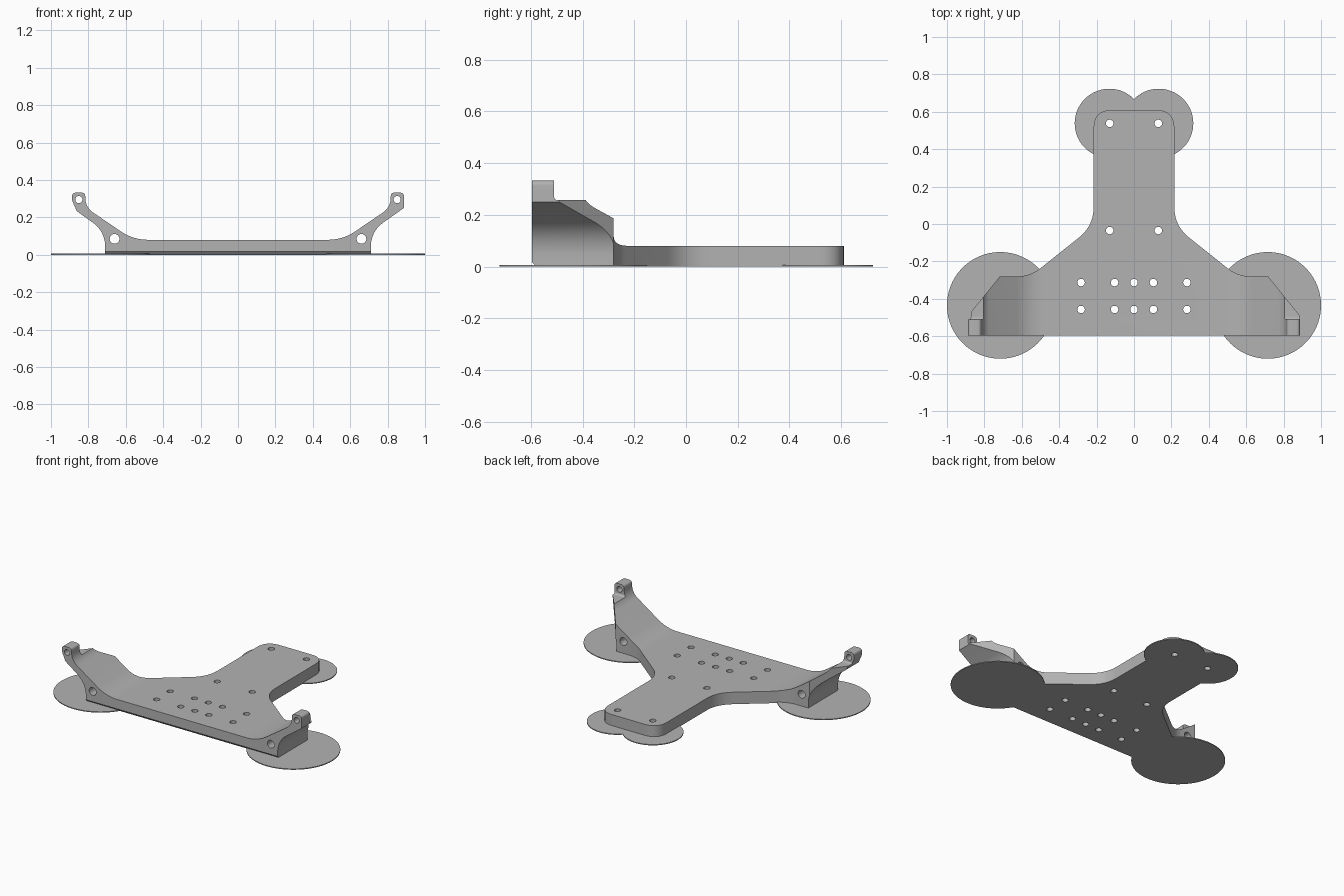
import bpy, bmesh, math
from mathutils import Vector, Matrix

cube = bpy.data.objects.get("Cube")
if cube:
    bpy.data.objects.remove(cube, do_unlink=True)

grey = bpy.data.materials.new("plain grey")
grey.use_nodes = True
colour = (0.45, 0.45, 0.45, 1)
grey.diffuse_color = colour
grey.node_tree.nodes["Principled BSDF"].inputs["Base Color"].default_value = colour


def rounded(points, steps=10):
    """Polygon whose corners (u, v, setback) are blended by a curve."""
    out = []
    for i, (u, v, d) in enumerate(points):
        p = Vector((u, v))
        if d == 0:
            out.append(p)
            continue
        a = p + (Vector(points[i - 1][:2]) - p).normalized() * d
        b = p + (Vector(points[(i + 1) % len(points)][:2]) - p).normalized() * d
        for k in range(steps + 1):
            t = k / steps
            out.append(a * (1 - t) ** 2 + p * (2 * t * (1 - t)) + b * t * t)
    return out


def make_object(name, bm):
    bmesh.ops.recalc_face_normals(bm, faces=bm.faces)
    mesh = bpy.data.meshes.new(name)
    bm.to_mesh(mesh)
    bm.free()
    mesh.materials.append(grey)
    obj = bpy.data.objects.new(name, mesh)
    bpy.context.collection.objects.link(obj)
    return obj


def prism(name, outline, place, low, high):
    bm = bmesh.new()
    face = bm.faces.new([bm.verts.new(place(p.x, p.y, low)) for p in outline])
    ext = bmesh.ops.extrude_face_region(bm, geom=[face])
    shift = Vector(place(0, 0, high)) - Vector(place(0, 0, low))
    verts = [g for g in ext["geom"] if isinstance(g, bmesh.types.BMVert)]
    bmesh.ops.translate(bm, verts=verts, vec=shift)
    return make_object(name, bm)


def cylinder(bm, centre, radius, depth, sides=32, along_y=False):
    turn = Matrix.Rotation(math.pi / 2, 4, "X") if along_y else Matrix()
    bmesh.ops.create_cone(bm, cap_ends=True, segments=sides, radius1=radius,
                          radius2=radius, depth=depth,
                          matrix=Matrix.Translation(centre) @ turn)


def boolean(target, cutter, operation):
    cutter.hide_render = True
    mod = target.modifiers.new(operation, "BOOLEAN")
    mod.operation, mod.object, mod.solver = operation, cutter, "EXACT"
    bpy.context.view_layer.objects.active = target
    bpy.ops.object.modifier_apply(modifier=mod.name)


def mirrored(half):
    return half + [(-u, v, d) for u, v, d in reversed(half)]


# Front profile: flat base, sloping arms, lugs at the tips
base = [(0.71, 0, 0), (0.71, 0.125, 0.085)]
right_tip = [(0.887, 0.25, 0)]
left_tip = [(0.862, 0.233, 0), (0.887, 0.29, 0.01)]
inner = [(0.887, 0.332, 0.02), (0.817, 0.332, 0.02),
         (0.815, 0.253, 0.05), (0.56, 0.08, 0.08)]
left = [(-u, v, d) for u, v, d in reversed(base + left_tip + inner)]
frame = prism("support_frame", rounded(base + right_tip + inner + left),
              lambda u, v, w: (u, w, v), -0.595, 0.61)

# Plan outline: wide front bar narrowing to a rear tongue
plan = mirrored([(0.95, -0.7, 0), (0.95, -0.505, 0), (0.895, -0.5, 0),
                 (0.717, -0.28, 0), (0.555, -0.28, 0.07),
                 (0.216, -0.01, 0.1), (0.216, 0.61, 0.1)])
plan_cutter = prism("plan_cutter", rounded(plan),
                    lambda u, v, w: (u, v, w), -0.1, 0.6)

# Side outline: keeps the lugs short and chamfers the lower front edge
side = [(-0.58, 0, 0), (-0.596, 0.018, 0), (-0.596, 0.5, 0),
        (-0.51, 0.5, 0), (-0.51, 0.257, 0.015), (0.7, 0.257, 0), (0.7, 0, 0)]
side_cutter = prism("side_cutter", rounded(side),
                    lambda u, v, w: (w, u, v), -1.1, 1.1)

# Screw holes through the plate, and cross holes through arms and lugs
bm = bmesh.new()
spots = [(x, y) for x in (-0.283, -0.104, 0, 0.104, 0.283) for y in (-0.313, -0.457)]
spots += [(x, y) for x in (-0.13, 0.13) for y in (-0.035, 0.538)]
for x, y in spots:
    cylinder(bm, (x, y, 0), 0.02, 0.6)
for s in (-1, 1):
    cylinder(bm, (s * 0.66, -0.4, 0.085), 0.026, 0.7, along_y=True)
    cylinder(bm, (s * 0.851, -0.5, 0.295), 0.019, 0.5, along_y=True)
hole_cutter = make_object("hole_cutter", bm)

boolean(frame, plan_cutter, "INTERSECT")
boolean(frame, side_cutter, "INTERSECT")
boolean(frame, hole_cutter, "DIFFERENCE")

# Thin round pads under the four corners
pads = []
for name, x, y, r in (("front_pad", 0.715, -0.435, 0.285),
                      ("rear_pad", 0.132, 0.538, 0.185)):
    for word, s in (("left", 1), ("right", -1)):
        bm = bmesh.new()
        cylinder(bm, (s * x, y, 0.003), r, 0.006, sides=96)
        pad = make_object(word + "_" + name, bm)
        boolean(pad, hole_cutter, "DIFFERENCE")
        pads.append(pad)

for helper in (plan_cutter, side_cutter, hole_cutter):
    bpy.data.objects.remove(helper, do_unlink=True)

# Smooth the curved walls, keep the edges crisp
bpy.ops.object.select_all(action="DESELECT")
for obj in [frame] + pads:
    obj.select_set(True)
bpy.context.view_layer.objects.active = frame
bpy.ops.object.shade_smooth_by_angle(angle=math.radians(30))
